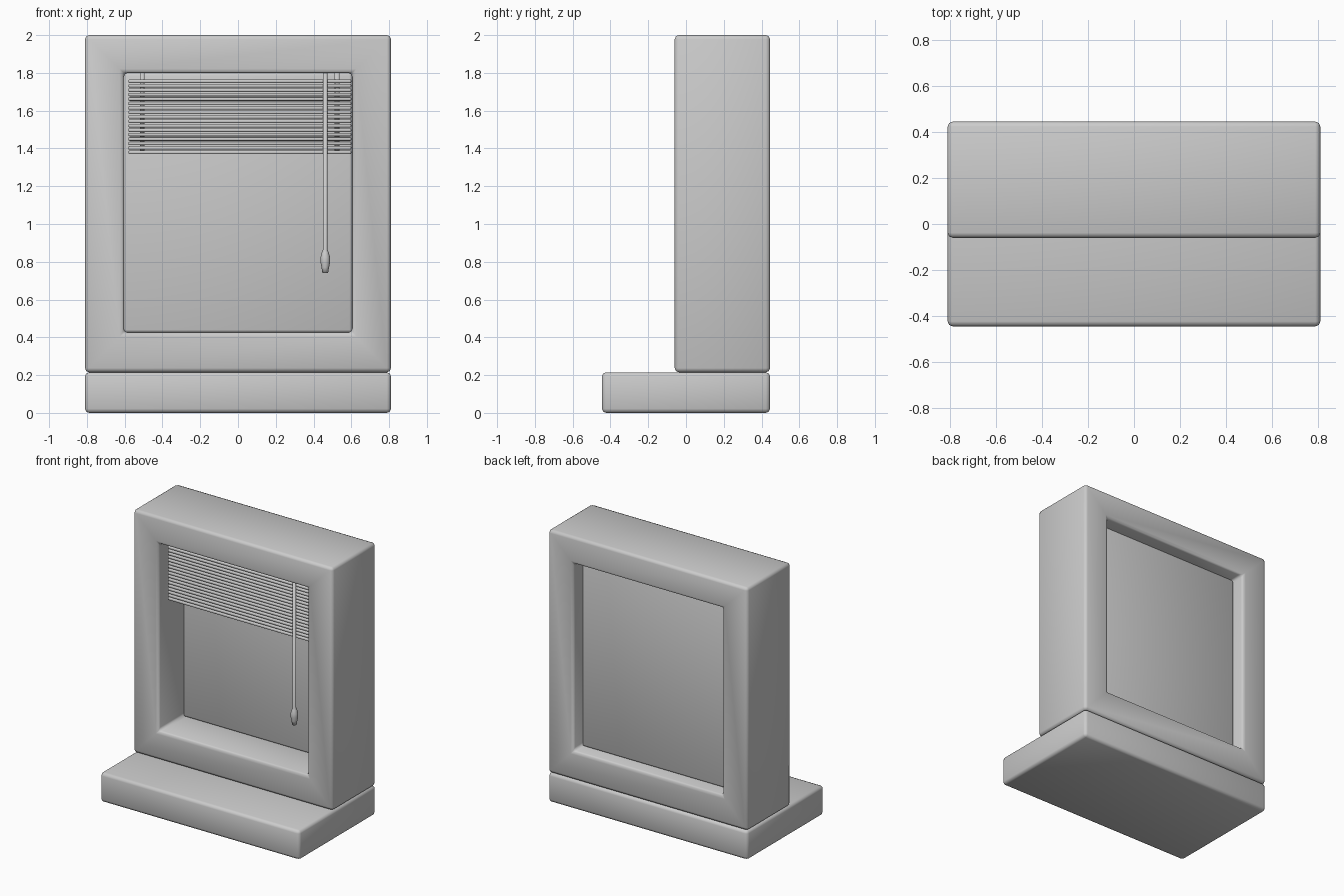
import bpy, bmesh, math
from mathutils import Matrix, Vector

cube = bpy.data.objects.get("Cube")
if cube:
    bpy.data.objects.remove(cube, do_unlink=True)

grey = bpy.data.materials.new("plain grey")
grey.use_nodes = True
COLOUR = (0.6, 0.6, 0.6, 1)
grey.diffuse_color = COLOUR
grey.node_tree.nodes["Principled BSDF"].inputs["Base Color"].default_value = COLOUR


def finish(name, bm, bevel=0, segments=2):
    """Turn a bmesh into a smooth-shaded object with an optional bevel."""
    bmesh.ops.recalc_face_normals(bm, faces=bm.faces)
    for f in bm.faces:
        f.smooth = True
    mesh = bpy.data.meshes.new(name)
    bm.to_mesh(mesh)
    bm.free()
    mesh.materials.append(grey)
    obj = bpy.data.objects.new(name, mesh)
    bpy.context.collection.objects.link(obj)
    if bevel:
        mod = obj.modifiers.new("Bevel", 'BEVEL')
        mod.width = bevel
        mod.segments = segments
        mod.limit_method = 'ANGLE'
    return obj


def add_box(bm, low, high):
    low, high = Vector(low), Vector(high)
    bmesh.ops.create_cube(bm, size=1, matrix=Matrix.Translation((low + high) / 2)
                          @ Matrix.Diagonal((*(high - low), 1)))


def box(name, low, high, bevel=0, segments=2):
    bm = bmesh.new()
    add_box(bm, low, high)
    return finish(name, bm, bevel, segments)


# Sill the window stands on
W, BACK, FRONT = 0.81, 0.445, -0.06
SILL = 0.215
box("sill", (-W, -BACK, 0), (W, BACK, SILL), 0.022)

# Frame: a rectangular ring extruded from front to back
bm = bmesh.new()


def rectangle(x, z0, z1, y):
    return [bm.verts.new((a, y, b)) for a, b in ((-x, z0), (x, z0), (x, z1), (-x, z1))]


IN, LOW, TOP = 0.605, 0.425, 1.80
rings = [rectangle(W, SILL, 2, FRONT), rectangle(IN, LOW, TOP, FRONT),
         rectangle(IN, LOW, TOP, BACK), rectangle(W, SILL, 2, BACK)]
for k in range(4):
    a, b = rings[k], rings[(k + 1) % 4]
    for i in range(4):
        j = (i + 1) % 4
        bm.faces.new((a[i], a[j], b[j], b[i]))
finish("window_frame", bm, 0.022)

# Pane filling the opening
box("window_pane", (-IN, 0.225, LOW), (IN, 0.345, TOP), 0.015)

# Blind slats, stacked at the top of the opening
bm = bmesh.new()
SLATS, HIGH, BOTTOM = 17, 1.77, 1.37
pitch = (HIGH - BOTTOM) / SLATS
for i in range(SLATS):
    z = BOTTOM + i * pitch
    add_box(bm, (-0.58, 0.01, z), (0.60, 0.09, z + pitch * 0.8))
finish("blind_slats", bm, 0.006)

# Ladder tapes holding the slats
for name, x in (("left_tape", 0.525), ("right_tape", -0.507)):
    box(name, (x - 0.013, 0.04, BOTTOM + 0.01), (x + 0.013, 0.06, TOP + 0.01))

# Pull cord with its weighted end, turned around the vertical
profile = [(0, 0.74), (0.015, 0.74), (0.02, 0.77), (0.026, 0.80), (0.025, 0.825),
           (0.018, 0.85), (0.012, 0.865), (0.012, 1.81), (0, 1.81)]
bm = bmesh.new()
verts = [bm.verts.new((r, 0, z)) for r, z in profile]
edges = [bm.edges.new(pair) for pair in zip(verts, verts[1:])]
bmesh.ops.spin(bm, geom=verts + edges, cent=(0, 0, 0), axis=(0, 0, 1),
               angle=math.tau, steps=16)
bmesh.ops.remove_doubles(bm, verts=bm.verts, dist=0.0005)
cord = finish("pull_cord", bm)
cord.location = (0.462, -0.005, 0)
for o in bpy.context.view_layer.objects:
    o.select_set(o == cord)
bpy.context.view_layer.objects.active = cord
bpy.ops.object.shade_smooth_by_angle(angle=math.radians(50))
